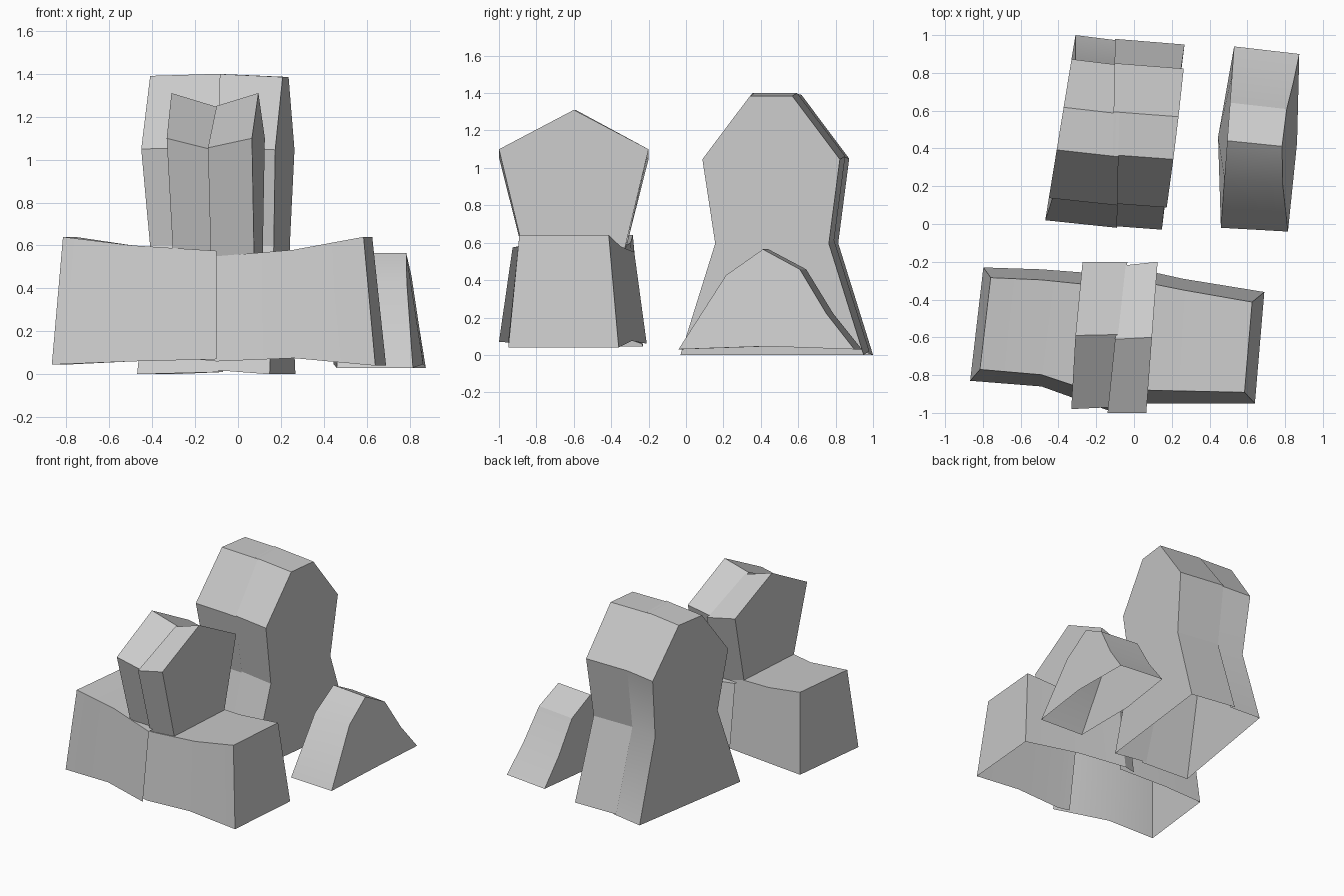
import bpy
import bmesh
from math import radians

default_cube = bpy.data.objects.get("Cube")
if default_cube:
    bpy.data.objects.remove(default_cube, do_unlink=True)

# One plain stone material for every rock
stone = bpy.data.materials.new("stone_grey")
stone.use_nodes = True
colour = (0.6, 0.6, 0.6, 1.0)
stone.diffuse_color = colour
stone.node_tree.nodes["Principled BSDF"].inputs["Base Color"].default_value = colour


def station(x, front, back, bottom, top, skew=0.0, lean=0.0, swell=0.0):
    """Placement of a unit profile at one x: skewed along y, leaning along z,
    with the profile's marked points swollen sideways."""
    def place(point):
        u, v, marked = point
        return (x + skew * (u - 0.5) + lean * (v - 0.5) + swell * marked,
                front + (back - front) * u,
                bottom + (top - bottom) * v)
    return place


def loft_rock(name, profile, stations, capped="both"):
    """Rock shell, open underneath: a unit side profile lofted along x."""
    bm = bmesh.new()
    rings = [[bm.verts.new(place(p)) for p in profile] for place in stations]
    count = len(profile)
    for ring, following in zip(rings, rings[1:]):
        for i in range(count):
            j = (i + 1) % count
            on_ground = profile[i][1] < .1 and profile[j][1] < .1
            if not on_ground:
                bm.faces.new((ring[i], ring[j], following[j], following[i]))
    if capped in ("both", "right"):
        bm.faces.new(reversed(rings[0]))
    if capped in ("both", "left"):
        bm.faces.new(rings[-1])
    # Profiles run front to back over the top, so these windings face outward
    for face in bm.faces:
        if len(face.verts) == 4 and not (set(face.verts) <= set(rings[0])
                                         or set(face.verts) <= set(rings[-1])):
            face.normal_flip()
    bm.normal_update()
    bmesh.ops.recalc_face_normals(bm, faces=bm.faces)
    if sum(f.normal.z * f.calc_area() for f in bm.faces) < 0:
        bmesh.ops.reverse_faces(bm, faces=bm.faces)
    mesh = bpy.data.meshes.new(name)
    bm.to_mesh(mesh)
    bm.free()
    mesh.materials.append(stone)
    rock = bpy.data.objects.new(name, mesh)
    bpy.context.collection.objects.link(rock)
    bpy.ops.object.select_all(action="DESELECT")
    rock.select_set(True)
    bpy.context.view_layer.objects.active = rock
    bpy.ops.object.shade_smooth_by_angle(angle=radians(25))


# Side profiles as (depth, height, swell mark), from front foot to back foot
pillar = [(0, 0, 0), (.19, .43, 1), (.12, .755, 0), (.38, 1, 0),
          (.61, 1, 0), (.87, .755, 0), (.81, .43, 1), (1, 0, 0)]
mound = [(0, 0, 0), (.27, .74, 0), (.48, 1, 0), (.69, .8, 0),
         (.84, .36, 0), (1, 0, 0), (.5, .03, 1)]
head = [(.18, 0, 0), (0, .74, 0), (.5, 1, 0), (1, .74, 0), (.82, 0, 0)]
block = [(0, 0, 0), (.1, 1, 0), (.91, 1, 0), (1, 0, 0)]

# Tall back rock, split in two overlapping halves
loft_rock("tall_rock_right_half", pillar, [
    station(-.39, .02, 1, 0, 1.39, skew=.16, swell=.03),
    station(-.08, -.02, .97, .01, 1.4, skew=.02),
], capped="right")
loft_rock("tall_rock_left_half", pillar, [
    station(-.11, -.01, .98, .02, 1.4, skew=.02),
    station(.215, -.03, .95, 0, 1.385, skew=.12, lean=.015, swell=-.01),
], capped="left")

# Small rock beside it
loft_rock("small_rock", mound, [
    station(.495, -.02, .94, .03, .565, skew=.07, swell=-.05),
    station(.815, -.04, .9, .03, .565, skew=.06, lean=-.06, swell=.02),
])

# Wide front block, split in two overlapping halves
loft_rock("front_block_right_half", block, [
    station(-.81, -.83, -.23, .045, .64, skew=.07, lean=.045),
    station(-.49, -.86, -.24, .06, .6),
    station(-.1, -1, -.27, .07, .575),
], capped="right")
loft_rock("front_block_left_half", block, [
    station(-.2, -.94, -.24, .07, .55),
    station(-.1, -.95, -.21, .06, .55),
    station(.26, -.95, -.29, .075, .58),
    station(.635, -.95, -.36, .04, .64, skew=.05, lean=-.06),
], capped="left")

# Ridged head standing on the block, split in two overlapping halves
loft_rock("ridged_head_right_half", head, [
    station(-.295, -.98, -.2, .5, 1.31, skew=.06, lean=-.03),
    station(-.08, -.97, -.2, .5, 1.24, skew=.09),
], capped="right")
loft_rock("ridged_head_left_half", head, [
    station(-.1, -1, -.22, .5, 1.25, skew=.08),
    station(.095, -1, -.2, .5, 1.31, skew=.06),
], capped="left")
